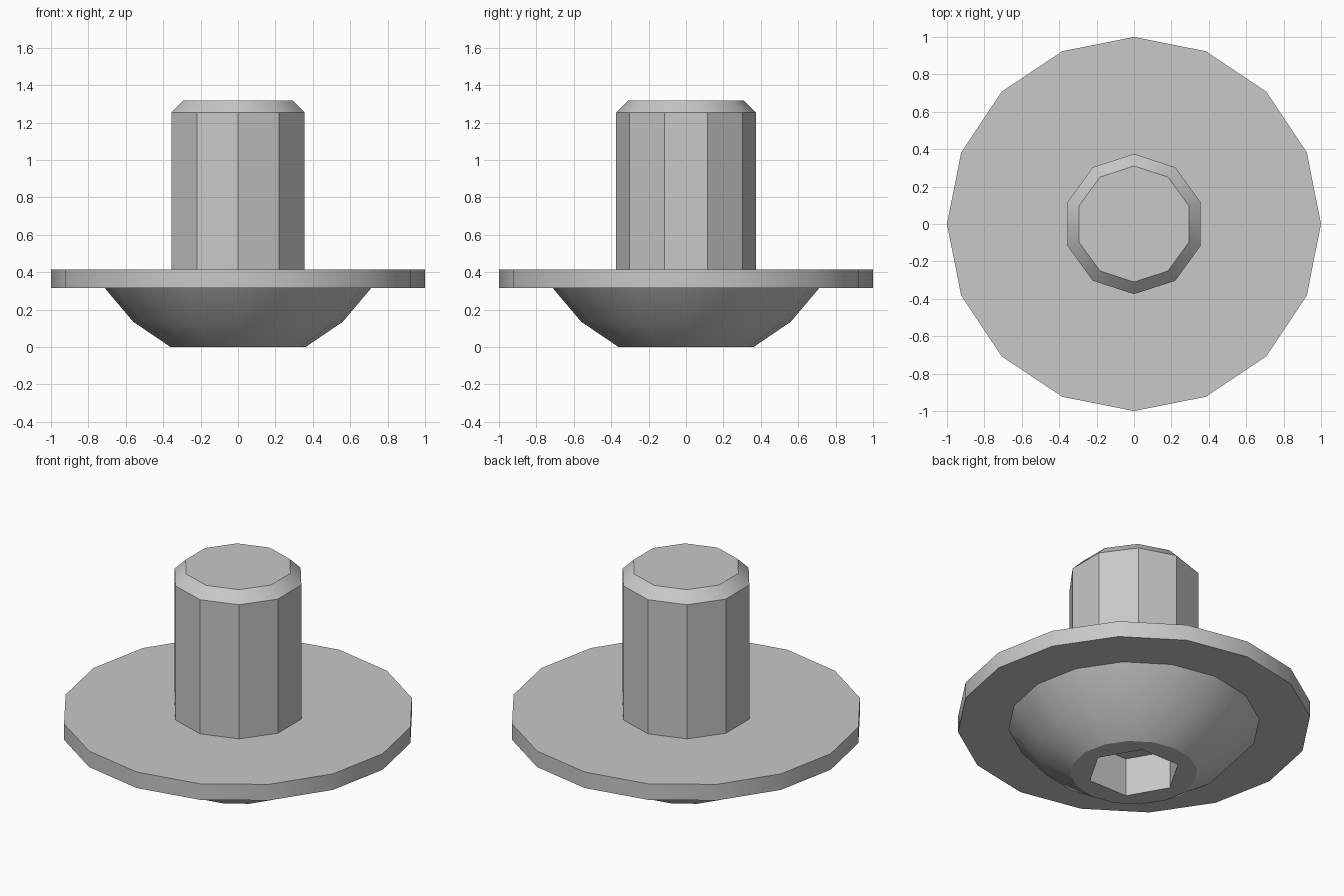
import bpy
import bmesh
from math import cos, sin, radians, tau

cube = bpy.data.objects.get("Cube")
if cube:
    bpy.data.objects.remove(cube, do_unlink=True)

# Single bare metal colour
steel = bpy.data.materials.new("grey_steel")
steel.use_nodes = True
colour = (0.58, 0.58, 0.58, 1)
steel.diffuse_color = colour
steel.node_tree.nodes["Principled BSDF"].inputs["Base Color"].default_value = colour


def lathe(name, profile, sides, start=0):
    """Closed solid of stacked polygons; profile is (radius, height) upward."""
    bm = bmesh.new()
    rings = []
    for r, z in profile:
        angles = [radians(start) + tau * i / sides for i in range(sides)]
        rings.append([bm.verts.new((r * cos(a), r * sin(a), z)) for a in angles])
    for low, high in zip(rings, rings[1:]):
        for i in range(sides):
            j = (i + 1) % sides
            bm.faces.new((low[i], low[j], high[j], high[i]))
    bm.faces.new(rings[0][::-1])
    bm.faces.new(rings[-1])
    mesh = bpy.data.meshes.new(name)
    bm.to_mesh(mesh)
    bm.free()
    mesh.materials.append(steel)
    obj = bpy.data.objects.new(name, mesh)
    bpy.context.collection.objects.link(obj)
    return obj


def select(obj):
    bpy.ops.object.select_all(action="DESELECT")
    obj.select_set(True)
    bpy.context.view_layer.objects.active = obj


# Ten-sided shaft with a chamfered tip
shaft = lathe("shaft", [(0.375, 0.38), (0.375, 1.253), (0.31, 1.317)], 10, 90)

# Wide flange disc
flange = lathe("flange", [(1, 0.315), (1, 0.415)], 16)

# Domed head, its upper rim sunk into the flange
head = lathe("head", [(0.36, 0), (0.56, 0.135), (0.712, 0.315), (0.737, 0.345)], 16)

# Hexagonal drive socket cut into the underside of the head
cutter = lathe("socket_cutter", [(0.265, -0.1), (0.265, 0.24)], 6)
cutter.hide_render = True
cut = head.modifiers.new("socket", "BOOLEAN")
cut.operation = "DIFFERENCE"
cut.solver = "EXACT"
cut.object = cutter
select(head)
bpy.ops.object.modifier_apply(modifier=cut.name)
bpy.data.objects.remove(cutter, do_unlink=True)

# Round off shallow edges, keep the shaft facets and rims crisp
for part in (shaft, flange, head):
    select(part)
    bpy.ops.object.shade_smooth_by_angle(angle=radians(30))
